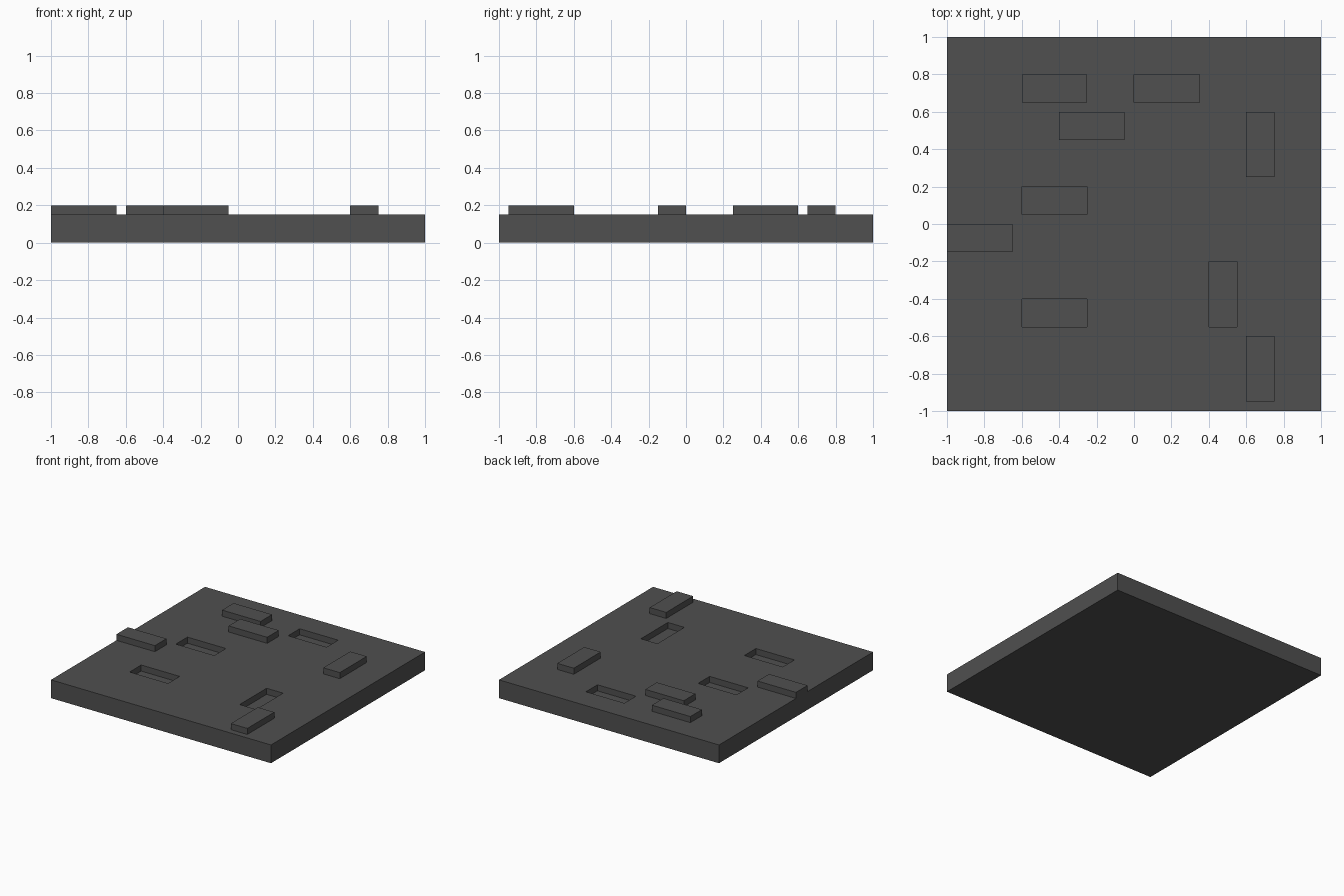
import bpy
import bmesh
from mathutils import Matrix

if "Cube" in bpy.data.objects:
    bpy.data.objects.remove(bpy.data.objects["Cube"], do_unlink=True)

SLAB_TOP = 0.15   # height of the slab surface
STEP = 0.05       # pad height and recess depth
LONG, SHORT = 0.35, 0.15

# single dark grey material
grey = bpy.data.materials.new("dark grey")
grey.use_nodes = True
colour = (0.08, 0.08, 0.08, 1.0)
grey.diffuse_color = colour
grey.node_tree.nodes["Principled BSDF"].inputs["Base Color"].default_value = colour


def add_box(bm, low, high):
    size = [h - l for l, h in zip(low, high)]
    centre = [(h + l) / 2 for l, h in zip(low, high)]
    bmesh.ops.create_cube(bm, size=1.0,
                          matrix=Matrix.Translation(centre) @ Matrix.Diagonal((*size, 1.0)))


def make_object(name, boxes):
    bm = bmesh.new()
    for low, high in boxes:
        add_box(bm, low, high)
    mesh = bpy.data.meshes.new(name)
    bm.to_mesh(mesh)
    bm.free()
    mesh.materials.append(grey)
    obj = bpy.data.objects.new(name, mesh)
    bpy.context.collection.objects.link(obj)
    return obj


def bar(x, y, along_x, z0, z1):
    """Bar with its low corner at x, y, lying along x or y."""
    dx, dy = (LONG, SHORT) if along_x else (SHORT, LONG)
    return (x, y, z0), (x + dx, y + dy, z1)


# slab
slab = make_object("slab", [((-1, -1, 0), (1, 1, SLAB_TOP))])

# recesses cut into the slab
recesses = [(0.0, 0.65, True), (-0.6, 0.05, True), (-0.6, -0.55, True), (0.4, -0.55, False)]
cutter = make_object("recess_cutter",
                     [bar(*r, SLAB_TOP - STEP, SLAB_TOP + STEP) for r in recesses])
cutter.hide_render = True
cutter.display_type = 'WIRE'
cut = slab.modifiers.new("recesses", 'BOOLEAN')
cut.operation = 'DIFFERENCE'
cut.solver = 'EXACT'
cut.object = cutter
bpy.context.view_layer.objects.active = slab
bpy.ops.object.modifier_apply(modifier=cut.name)
bpy.data.objects.remove(cutter, do_unlink=True)

# raised pads on top of the slab
pads = [(-1.0, -0.15, True), (-0.6, 0.65, True), (-0.4, 0.45, True),
        (0.6, 0.25, False), (0.6, -0.95, False)]
for i, pad in enumerate(pads, 1):
    make_object(f"raised_pad_{i}", [bar(*pad, SLAB_TOP, SLAB_TOP + STEP)])
